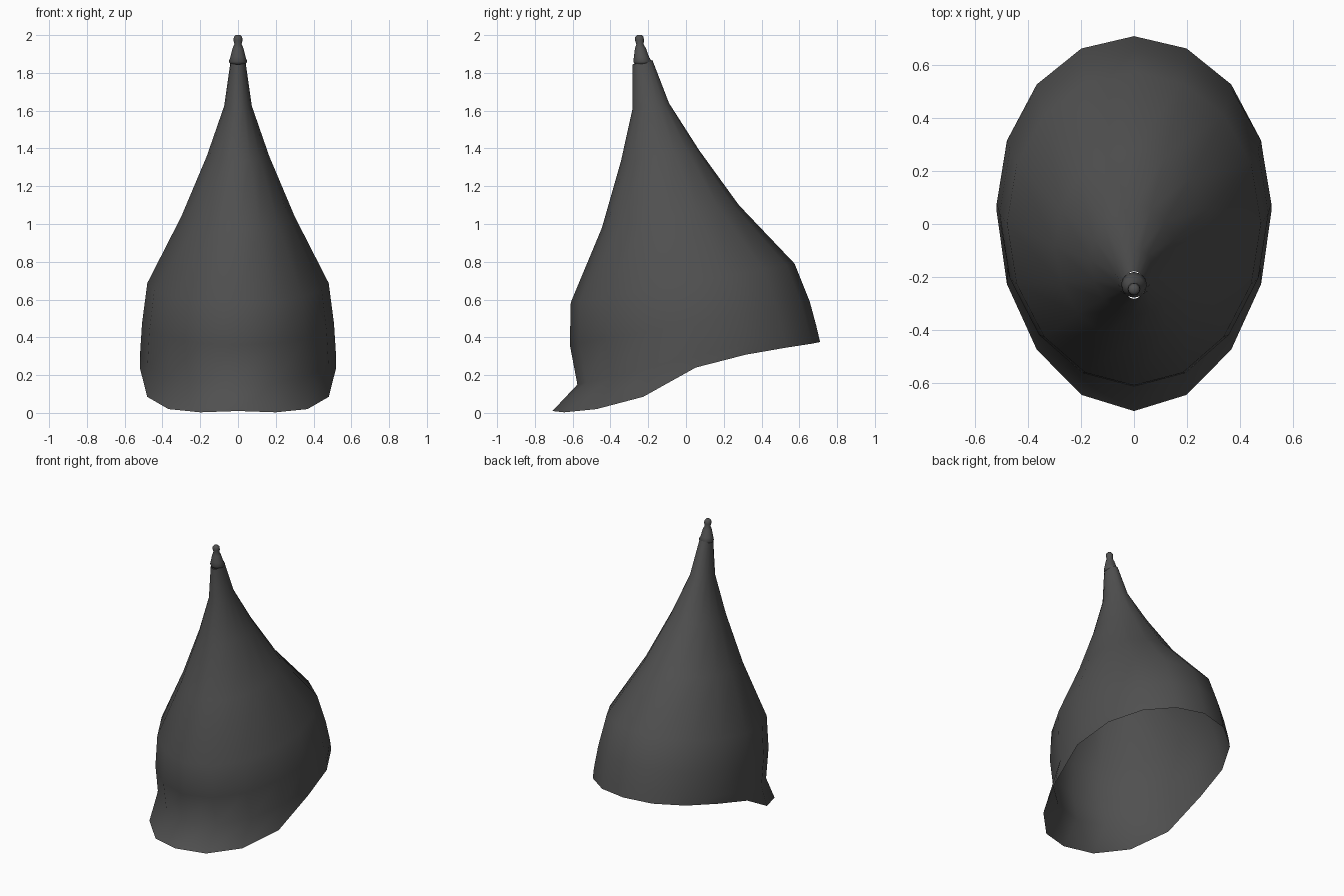
import bpy, bmesh, math

if "Cube" in bpy.data.objects:
    bpy.data.objects.remove(bpy.data.objects["Cube"])

mat = bpy.data.materials.new("dark iron grey")
mat.diffuse_color = (0.08, 0.08, 0.08, 1)
mat.use_nodes = True
mat.node_tree.nodes["Principled BSDF"].inputs["Base Color"].default_value = mat.diffuse_color
N = 16


def tilted_ring(bm, half_w, y0, z0, y1, z1, n=N, skew=0.0, rim=None):
    """Elliptical ring from its front point (y0, z0) to its back point (y1, z1)."""
    vs = []
    for i in range(n):
        a = 2 * math.pi * i / n
        c, s = math.cos(a), math.sin(a)
        y = (y0 + y1) / 2 + (y1 - y0) / 2 * c + skew * s * s
        z = (z0 + z1) / 2 + (z1 - z0) / 2 * c
        if rim:
            z = rim[min(i, n - i)]
        vs.append(bm.verts.new((half_w * s, y, z)))
    return vs


def bridge(bm, a, b):
    n = len(a)
    for i in range(n):
        j = (i + 1) % n
        bm.faces.new((a[j], a[i], b[i], b[j]))


def finish(name, bm):
    me = bpy.data.meshes.new(name)
    bmesh.ops.recalc_face_normals(bm, faces=bm.faces[:])
    # outside faces point away from the axis
    bm.faces.ensure_lookup_table()
    f = bm.faces[4]
    if f.normal.x * f.calc_center_median().x < 0:
        bmesh.ops.reverse_faces(bm, faces=bm.faces[:])
    for f in bm.faces:
        f.smooth = True
    bm.to_mesh(me)
    bm.free()
    me.materials.append(mat)
    ob = bpy.data.objects.new(name, me)
    bpy.context.collection.objects.link(ob)


# open helmet shell: wavy rim, brim crease, then tilted rings up to the neck
bm = bmesh.new()
rim_z = [0.375, 0.366, 0.345, 0.308, 0.24, 0.085, 0.02, 0.003, 0.01]
rings = [tilted_ring(bm, 0.52, -0.707, 0, 0.71, 0, skew=0.05, rim=rim_z)]
for w, y0, z0, y1, z1, k in [
    (0.519, -0.575, 0.15, 0.69, 0.46, 0.02),
    (0.508, -0.615, 0.36, 0.655, 0.59, 0.02),
    (0.48, -0.61, 0.585, 0.575, 0.79, 0.02),
    (0.30, -0.445, 0.98, 0.28, 1.10, 0),
    (0.165, -0.345, 1.33, 0.07, 1.39, 0),
    (0.073, -0.283, 1.61, -0.09, 1.64, 0),
    (0.040, -0.283, 1.845, -0.178, 1.868, 0),
]:
    rings.append(tilted_ring(bm, w, y0, z0, y1, z1, skew=k))
for a, b in zip(rings, rings[1:]):
    bridge(bm, a, b)
finish("helmet_shell", bm)

# finial: collar, tapered stem and rounded tip
bm = bmesh.new()
rings = []
for r, y, z in [
    (0.040, -0.232, 1.845), (0.049, -0.230, 1.860), (0.040, -0.236, 1.885),
    (0.029, -0.241, 1.930), (0.019, -0.244, 1.952), (0.024, -0.246, 1.972),
    (0.022, -0.247, 1.990), (0.012, -0.247, 2.000),
]:
    rings.append(tilted_ring(bm, r, y - r, z, y + r, z, n=12))
for a, b in zip(rings, rings[1:]):
    bridge(bm, a, b)
bm.faces.new(rings[-1])
bm.faces.new(rings[0])
finish("finial", bm)
